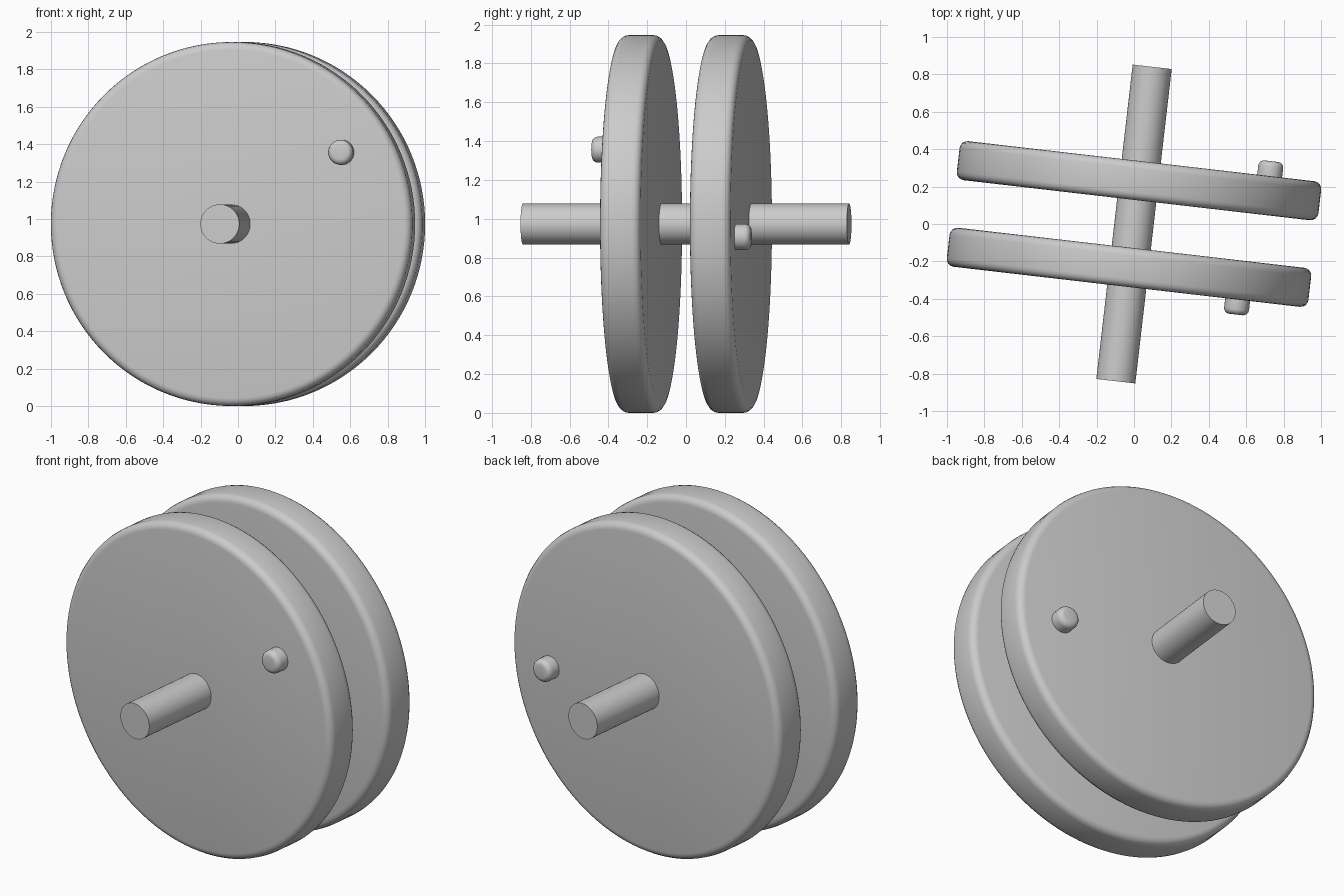
import bpy, bmesh, math
from mathutils import Matrix, Vector

if "Cube" in bpy.data.objects:
    bpy.data.objects.remove(bpy.data.objects["Cube"])

TILT = math.radians(6.6)   # whole wheelset is turned about z
RADIUS = 0.973
WHEEL_Y = 0.233            # wheel centre along the axle
WHEEL_T = 0.21
FACE = WHEEL_Y + WHEEL_T / 2

# one plain grey
grey = bpy.data.materials.new("plain_grey")
grey.use_nodes = True
colour = (0.6, 0.6, 0.6, 1)
grey.diffuse_color = colour
grey.node_tree.nodes["Principled BSDF"].inputs["Base Color"].default_value = colour

turn = Matrix.Translation((0, 0, RADIUS)) @ Matrix.Rotation(-TILT, 4, "Z")


def cylinder(name, radius, y0, y1, x=0, z=0, sides=64, bevel=0, segments=4):
    """Cylinder along the axle from y0 to y1, with rounded rims if bevel > 0."""
    bm = bmesh.new()
    place = Matrix.Translation((x, (y0 + y1) / 2, z)) @ Matrix.Rotation(math.pi / 2, 4, "X")
    bmesh.ops.create_cone(bm, cap_ends=True, segments=sides, radius1=radius,
                          radius2=radius, depth=abs(y1 - y0), matrix=place)
    if bevel:
        rims = [e for e in bm.edges
                if abs(e.verts[0].co.y - e.verts[1].co.y) < 1e-5]
        bmesh.ops.bevel(bm, geom=rims, offset=bevel, segments=segments,
                        profile=0.5, affect="EDGES")
    bm.transform(turn)
    bmesh.ops.recalc_face_normals(bm, faces=bm.faces)
    mesh = bpy.data.meshes.new(name)
    bm.to_mesh(mesh)
    bm.free()
    mesh.materials.append(grey)
    obj = bpy.data.objects.new(name, mesh)
    bpy.context.collection.objects.link(obj)
    bpy.ops.object.select_all(action="DESELECT")
    obj.select_set(True)
    bpy.context.view_layer.objects.active = obj
    bpy.ops.object.shade_smooth_by_angle(angle=math.radians(35))
    return obj


# axle through both wheels
cylinder("axle", 0.105, -0.846, 0.846)

# wheels with rounded rims, each with a crank pin on its outer face
for side, name, px, pz in ((-1, "front", 0.597, 0.383), (1, "back", 0.691, -0.067)):
    centre = side * WHEEL_Y
    cylinder(name + "_wheel", RADIUS, centre - WHEEL_T / 2, centre + WHEEL_T / 2,
             sides=128, bevel=0.042)
    cylinder(name + "_crank_pin", 0.067, side * (FACE - 0.06), side * (FACE + 0.08),
             x=px, z=pz, sides=32, bevel=0.03)
